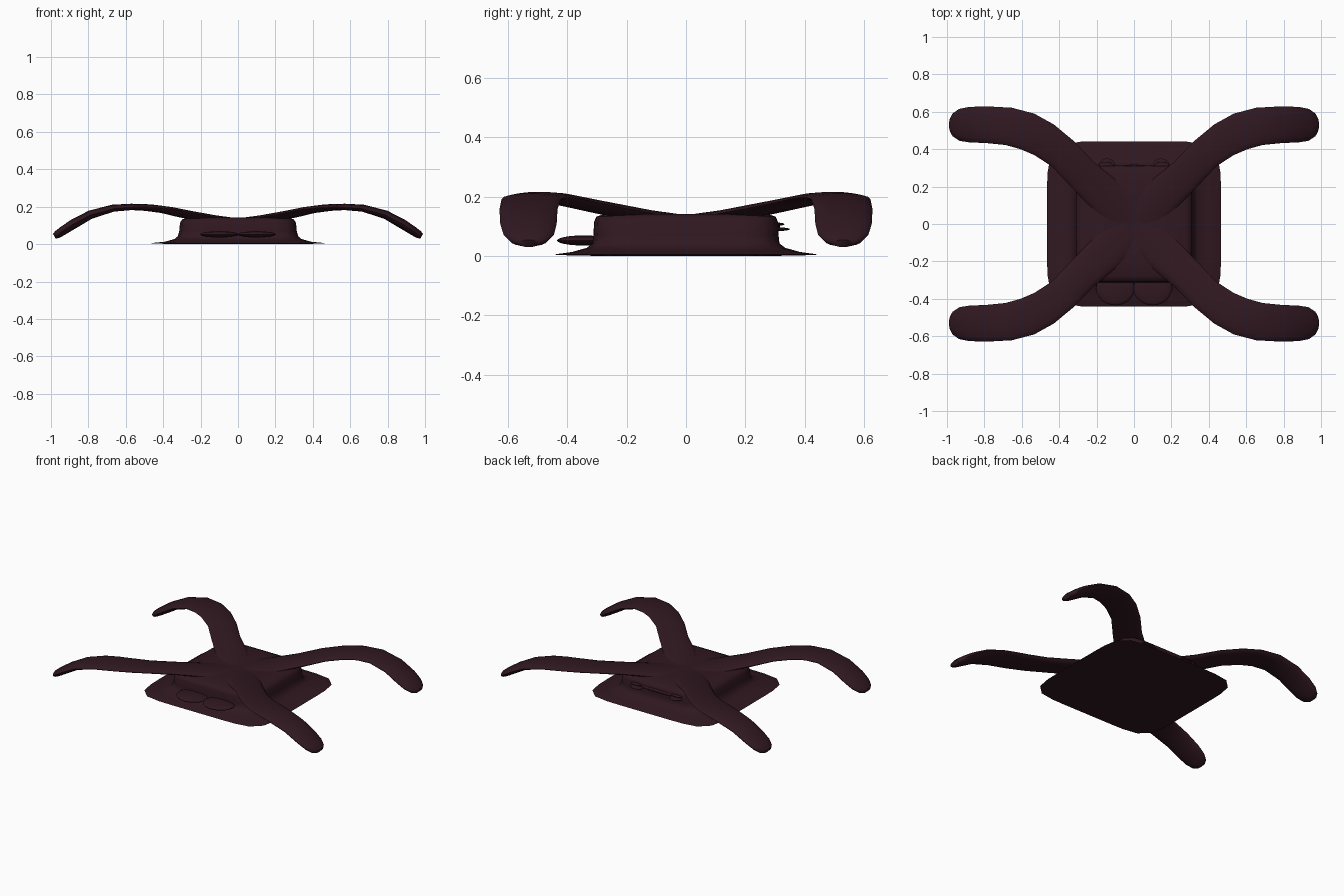
import bpy, bmesh, math
from mathutils import Vector

if "Cube" in bpy.data.objects:
    bpy.data.objects.remove(bpy.data.objects["Cube"])

mat = bpy.data.materials.new("dark_plum")
mat.diffuse_color = (0.03, 0.009, 0.015, 1)
mat.use_nodes = True
mat.node_tree.nodes["Principled BSDF"].inputs["Base Color"].default_value = mat.diffuse_color


def loft(name, rings, mirror=(False, False)):
    """Skin a list of closed point rings, capping both ends."""
    bm = bmesh.new()
    loops = [[bm.verts.new(p) for p in ring] for ring in rings]
    n = len(loops[0])
    for a, b in zip(loops, loops[1:]):
        for i in range(n):
            j = (i + 1) % n
            bm.faces.new((a[i], a[j], b[j], b[i]))
    bm.faces.new(loops[0][::-1])
    bm.faces.new(loops[-1])
    bmesh.ops.recalc_face_normals(bm, faces=bm.faces)
    me = bpy.data.meshes.new(name)
    bm.to_mesh(me)
    bm.free()
    ob = bpy.data.objects.new(name, me)
    bpy.context.collection.objects.link(ob)
    return finish(ob, mirror)


def finish(ob, mirror):
    ob.data.materials.append(mat)
    bpy.ops.object.select_all(action='DESELECT')
    bpy.context.view_layer.objects.active = ob
    ob.select_set(True)
    bpy.ops.object.shade_smooth_by_angle(angle=math.radians(50))
    if any(mirror):
        m = ob.modifiers.new("mirror", 'MIRROR')
        m.use_axis = (mirror[0], mirror[1], False)
        m.use_mirror_merge = False
    return ob


def rounded_square(hx, hy, z, power, n=40):
    pts = []
    for i in range(n):
        t = 2 * math.pi * (i + 0.5) / n
        c, s = math.cos(t), math.sin(t)
        k = (abs(c) ** power + abs(s) ** power) ** (-1 / power)
        pts.append((hx * c * k, hy * s * k, z))
    return pts


# Body with a thin flared skirt
profile = [(0.30, 0.30, 0.0, 7), (0.465, 0.442, 0.003, 7), (0.46, 0.437, 0.006, 7),
           (0.39, 0.385, 0.013, 7), (0.34, 0.335, 0.027, 7), (0.322, 0.315, 0.042, 7),
           (0.314, 0.312, 0.07, 7), (0.31, 0.31, 0.115, 7), (0.298, 0.302, 0.132, 7),
           (0.27, 0.275, 0.142, 6), (0.15, 0.15, 0.14, 5), (0.03, 0.03, 0.138, 3)]
loft("body", [rounded_square(*p) for p in profile])

# Four curved flat arms: x, y, z, half width, half thickness
path = [(0.02, 0.02, 0.12, 0.10, 0.018), (0.15, 0.15, 0.137, 0.10, 0.019),
        (0.28, 0.27, 0.160, 0.09, 0.02), (0.38, 0.375, 0.182, 0.09, 0.018),
        (0.48, 0.45, 0.195, 0.097, 0.018), (0.57, 0.495, 0.199, 0.102, 0.017),
        (0.67, 0.522, 0.192, 0.101, 0.019), (0.79, 0.531, 0.157, 0.098, 0.023),
        (0.88, 0.531, 0.107, 0.095, 0.026), (0.935, 0.53, 0.072, 0.085, 0.024),
        (0.968, 0.53, 0.05, 0.062, 0.021), (0.982, 0.53, 0.042, 0.035, 0.014)]
pts = [Vector(p[:3]) for p in path]
rings = []
for i, p in enumerate(path):
    d = (pts[min(i + 1, len(pts) - 1)] - pts[max(i - 1, 0)]).normalized()
    side = d.cross(Vector((0, 0, 1))).normalized()
    up = side.cross(d)
    rings.append([pts[i] + side * p[3] * math.cos(t) + up * p[4] * math.sin(t)
                  for t in [2 * math.pi * k / 16 for k in range(16)]])
loft("arms", rings, (True, True))


def pad(name, loc, size, mirror_x=True):
    bm = bmesh.new()
    bmesh.ops.create_uvsphere(bm, u_segments=24, v_segments=12, radius=1)
    for v in bm.verts:
        v.co = Vector(c * s + o for c, s, o in zip(v.co, size, loc))
    me = bpy.data.meshes.new(name)
    bm.to_mesh(me)
    bm.free()
    ob = bpy.data.objects.new(name, me)
    bpy.context.collection.objects.link(ob)
    return finish(ob, (mirror_x, False))


# Flat twin lobes at the front
pad("front_lobes", (0.1, -0.345, 0.052), (0.103, 0.09, 0.017))

# Small thin flaps and lip at the back
pad("back_lower_flaps", (0.145, 0.312, 0.09), (0.045, 0.038, 0.006))
pad("back_upper_flaps", (0.15, 0.31, 0.107), (0.04, 0.022, 0.005))
pad("back_lip", (0, 0.305, 0.098), (0.15, 0.012, 0.012), False)
